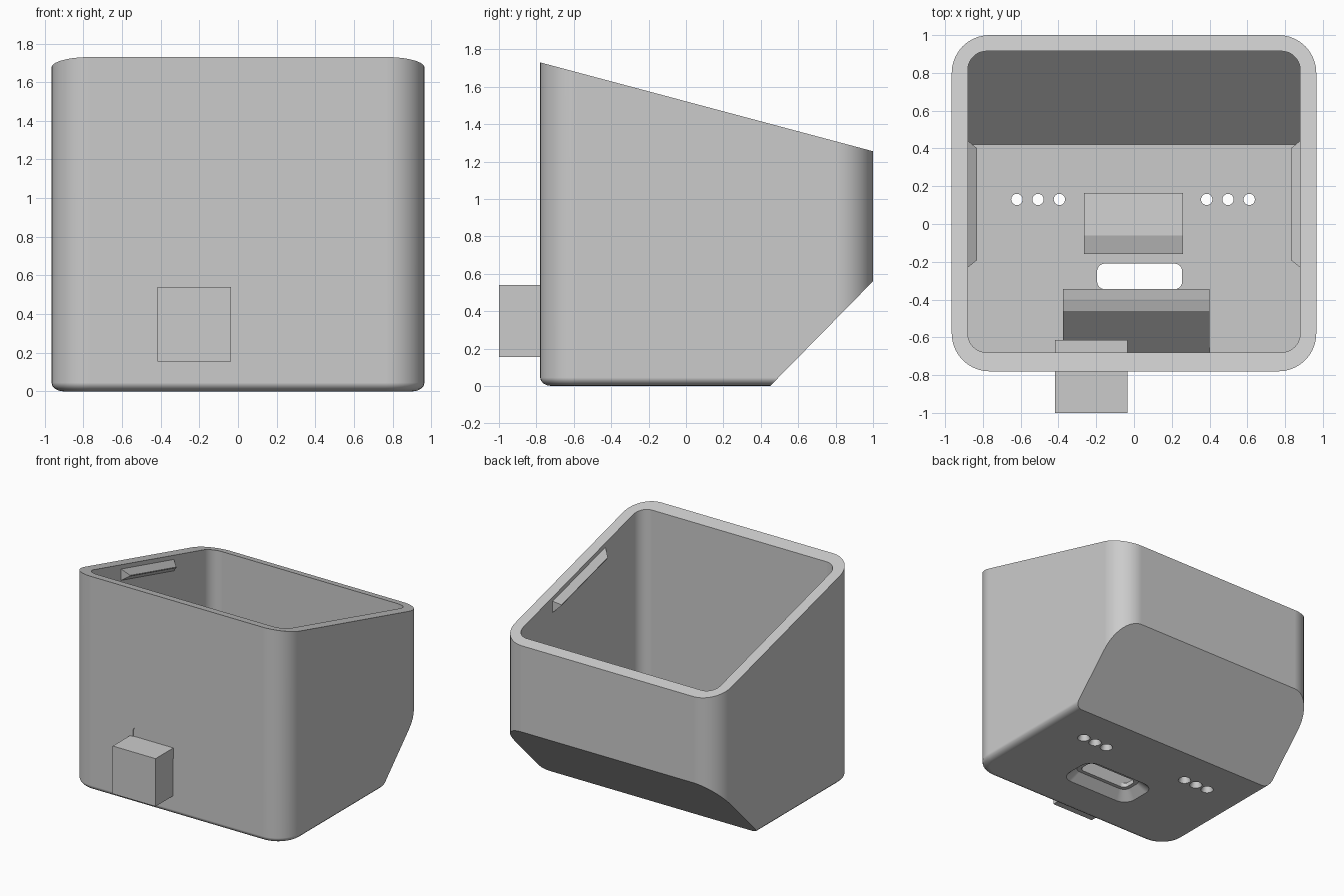
import bpy, bmesh, math
from mathutils import Vector

cube = bpy.data.objects.get("Cube")
if cube:
    bpy.data.objects.remove(cube, do_unlink=True)

grey = bpy.data.materials.new("light grey plastic")
grey.use_nodes = True
colour = (0.6, 0.6, 0.6, 1)
grey.diffuse_color = colour
grey.node_tree.nodes["Principled BSDF"].inputs["Base Color"].default_value = colour

CHAMFER = Vector((0, 0.56, -0.55)).normalized()


def rounded(x0, x1, y0, y1, r, seg=10):
    """Points of a rounded rectangle, counter-clockwise."""
    pts = []
    corners = [(x1 - r, y1 - r), (x0 + r, y1 - r), (x0 + r, y0 + r), (x1 - r, y0 + r)]
    for k, (cx, cy) in enumerate(corners):
        for i in range(seg + 1):
            a = math.pi / 2 * (k + i / seg)
            pts.append((cx + r * math.cos(a), cy + r * math.sin(a)))
    return pts


def level(points, z):
    return [(x, y, z) for x, y in points]


def loft(name, loops, cuts=()):
    """Closed solid through matching loops, trimmed by (point, normal) planes."""
    bm = bmesh.new()
    rings = [[bm.verts.new(p) for p in loop] for loop in loops]
    n = len(rings[0])
    for a, b in zip(rings, rings[1:]):
        for i in range(n):
            j = (i + 1) % n
            bm.faces.new((a[i], a[j], b[j], b[i]))
    bm.faces.new(rings[0][::-1])
    bm.faces.new(rings[-1])
    for point, normal in cuts:
        geom = bm.verts[:] + bm.edges[:] + bm.faces[:]
        bmesh.ops.bisect_plane(bm, geom=geom, dist=1e-5, plane_co=point,
                               plane_no=normal, clear_outer=True)
        bmesh.ops.holes_fill(bm, edges=[e for e in bm.edges if e.is_boundary], sides=0)
    bmesh.ops.recalc_face_normals(bm, faces=bm.faces[:])
    mesh = bpy.data.meshes.new(name)
    bm.to_mesh(mesh)
    bm.free()
    mesh.materials.append(grey)
    obj = bpy.data.objects.new(name, mesh)
    bpy.context.collection.objects.link(obj)
    return obj


def prism_x(name, profile, x0, x1):
    return loft(name, [[(x, y, z) for y, z in profile] for x in (x0, x1)])


def activate(obj):
    bpy.ops.object.select_all(action='DESELECT')
    obj.select_set(True)
    bpy.context.view_layer.objects.active = obj


def carve(obj, cutter):
    mod = obj.modifiers.new("carve", 'BOOLEAN')
    mod.operation = 'DIFFERENCE'
    mod.solver = 'EXACT'
    mod.object = cutter
    activate(obj)
    bpy.ops.object.modifier_apply(modifier=mod.name)
    bpy.data.objects.remove(cutter, do_unlink=True)


def rim(y):
    return 1.73 - 0.267 * (y + 0.78)


# Housing shell with rounded bottom edge, sloped rim and chamfered lower back
loops = []
for i in range(5):
    a = math.pi / 2 * i / 4
    d = 0.06 * (1 - math.sin(a))
    loops.append(level(rounded(-0.965 + d, 0.965 - d, -0.78 + d, 1 - d, 0.2 - d),
                       0.045 * (1 - math.cos(a))))
loops.append(level(rounded(-0.965, 0.965, -0.78, 1, 0.2), 2))
housing = loft("housing", loops, [((0, -0.78, 1.73), (0, 0.267, 1)),
                                  ((0, 0.45, 0), CHAMFER)])

# Hollow interior
inner = rounded(-0.88, 0.88, -0.68, 0.915, 0.1)
carve(housing, loft("cavity", [level(inner, 0.1), level(inner, 2.2)],
                    [((0, 0.42, 0.1), CHAMFER)]))


# Cable slot with flared recess underneath
def slot(d, z):
    return level(rounded(-0.195 - d, 0.255 + d, -0.345 - d, -0.21 + d, 0.04 + d * 0.6), z)


carve(housing, loft("slot_flare", [slot(0.11, -0.01), slot(0.03, 0.065)]))
carve(housing, loft("slot_cut", [slot(0, -0.1), slot(0, 0.3)]))

# Countersunk vent holes
for x in (-0.62, -0.508, -0.395, 0.385, 0.498, 0.61):
    steps = [(0.052, -0.01), (0.03, 0.05), (0.03, 0.3)]
    rings = [[(x + r * math.cos(t * math.tau / 24), 0.13 + r * math.sin(t * math.tau / 24), z)
              for t in range(24)] for r, z in steps]
    carve(housing, loft("vent_cut", rings))

# Shallow label recess above the button
label = rounded(-0.39, -0.015, 0.45, 0.62, 0.035, 5)
carve(housing, loft("label_cut", [[(x, y, z) for x, z in label] for y in (-0.9, -0.773)]))

activate(housing)
bpy.ops.object.shade_smooth_by_angle(angle=math.radians(30))
weighted = housing.modifiers.new("even_shading", 'WEIGHTED_NORMAL')
weighted.keep_sharp = True

# Protruding reset button
prism_x("button_block", [(-1, 0.155), (-0.613, 0.155), (-0.613, 0.54), (-1, 0.54)],
        -0.417, -0.035)

# Plug supports on the floor, either side of the slot
prism_x("front_plug_support", [(-0.345, 0.09), (-0.345, 0.36), (-0.4, 0.35), (-0.46, 0.33),
                               (-0.685, 0.1), (-0.685, 0.09)], -0.375, 0.4)
prism_x("rear_plug_support", [(-0.16, 0.09), (-0.16, 0.27), (-0.06, 0.3), (0.165, 0.28),
                              (0.165, 0.09)], -0.265, 0.26)

# Snap ridges under the rim on both side walls
for side, label_name in ((1, "left"), (-1, "right")):
    def strip(x, y0, y1, top, bottom):
        return [(side * x, y, rim(y) - d) for y, d in
                ((y0, top), (y1, top), (y1, bottom), (y0, bottom))]
    loft(label_name + "_snap_ridge", [strip(0.885, -0.235, 0.445, 0.03, 0.13),
                                      strip(0.83, -0.19, 0.40, 0.077, 0.083)])
